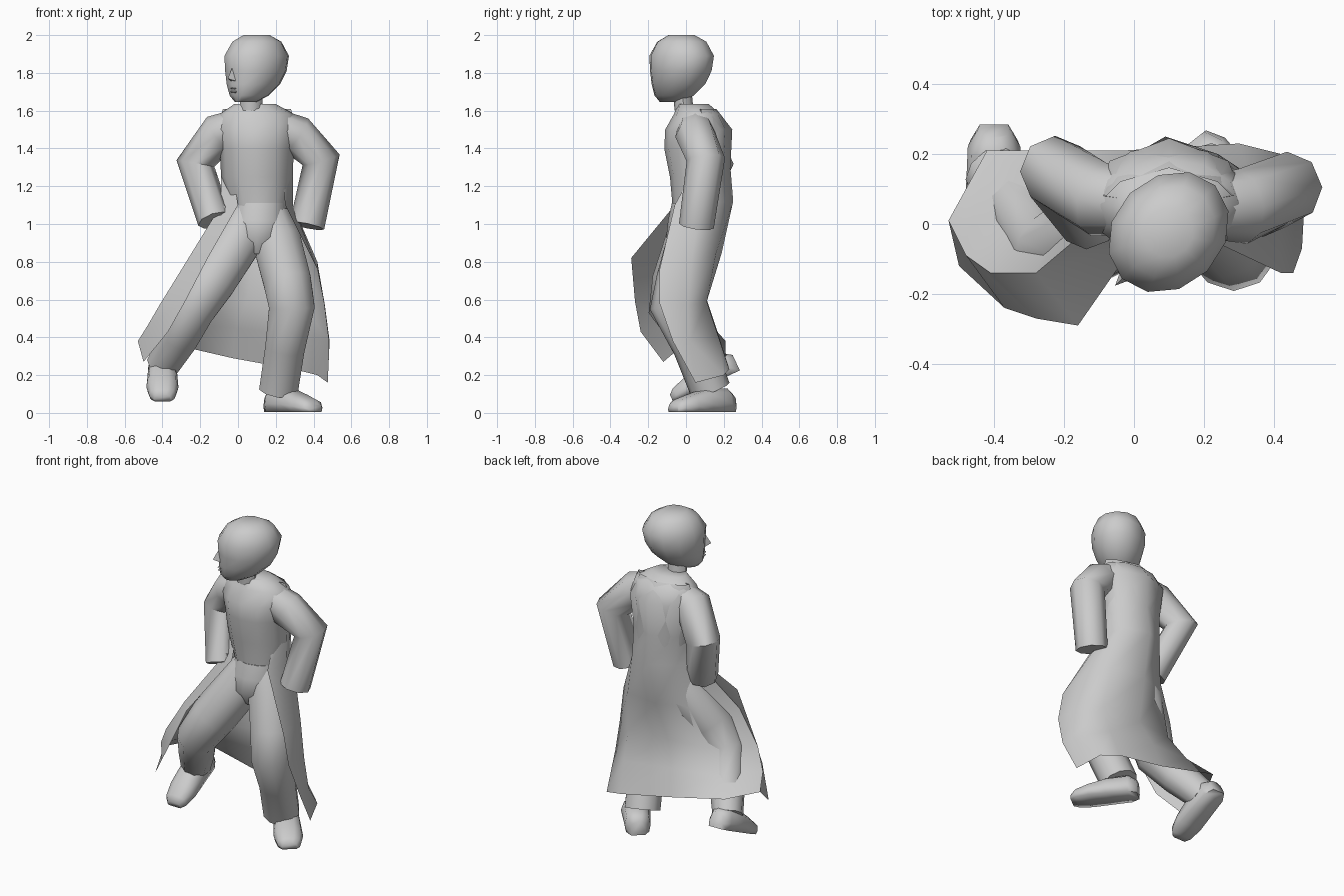
import bpy, math
from mathutils import Vector, Matrix

if "Cube" in bpy.data.objects:
    bpy.data.objects.remove(bpy.data.objects["Cube"])


def make(name, verts, faces, angle=50):
    me = bpy.data.meshes.new(name)
    me.from_pydata([tuple(v) for v in verts], [], faces)
    ob = bpy.data.objects.new(name, me)
    bpy.context.collection.objects.link(ob)
    bpy.ops.object.select_all(action='DESELECT')
    ob.select_set(True)
    bpy.context.view_layer.objects.active = ob
    bpy.ops.object.mode_set(mode='EDIT')
    bpy.ops.mesh.select_all(action='SELECT')
    bpy.ops.mesh.normals_make_consistent(inside=False)
    bpy.ops.object.mode_set(mode='OBJECT')
    bpy.ops.object.shade_smooth_by_angle(angle=math.radians(angle))
    return ob


def skin(name, rings, closed=True, caps=True, angle=50):
    """Bridge a list of equal-length point rings."""
    n = len(rings[0])
    verts = [p for r in rings for p in r]
    faces = []
    for i in range(len(rings) - 1):
        for j in range(n if closed else n - 1):
            k = (j + 1) % n
            faces.append((i * n + j, i * n + k, (i + 1) * n + k, (i + 1) * n + j))
    if caps:
        faces += [tuple(range(n)), tuple(range(len(verts) - n, len(verts)))]
    return make(name, verts, faces, angle)


def ellipse(cx, cy, z, rx, ry, n=12):
    return [Vector((cx + rx * math.cos(a), cy + ry * math.sin(a), z))
            for a in (2 * math.pi * i / n for i in range(n))]


def tube(name, path, n=8):
    """Limb through (x, y, z, radius) stations."""
    pts = [Vector(p[:3]) for p in path]
    rings = []
    for i, p in enumerate(pts):
        d0 = (p - pts[i - 1]).normalized() if i else Vector()
        d1 = (pts[i + 1] - p).normalized() if i < len(pts) - 1 else Vector()
        t = (d0 + d1).normalized()
        u = Vector((0, 1, 0))
        u = (u - t * u.dot(t)).normalized()
        v = t.cross(u)
        r = path[i][3]
        rings.append([p + r * (u * math.cos(a) + v * math.sin(a))
                      for a in (2 * math.pi * k / n for k in range(n))])
    return skin(name, rings)


def shoe(name, heel, yaw, pitch):
    m = (Matrix.Translation(heel) @ Matrix.Rotation(yaw, 4, 'Z')
         @ Matrix.Rotation(pitch, 4, 'X'))
    rings = []
    for y, w, h in [(0, .045, .09), (-.05, .075, .125), (-.18, .08, .12),
                    (-.28, .085, .09), (-.36, .07, .065), (-.39, .045, .04)]:
        prof = [(-.9, 0), (.9, 0), (1, .35), (.85, .8), (.4, 1), (-.4, 1), (-.85, .8), (-1, .35)]
        rings.append([m @ Vector((a * w, y, b * h)) for a, b in prof])
    return skin(name, rings, angle=80)


# Head, turned 45 degrees: z, back, front, half width
head_m = Matrix.Translation((.1, -.022, 0)) @ Matrix.Rotation(math.radians(225), 4, 'Z')
rings = []
for z, b, f, w in [(1.645, .02, .15, .045), (1.68, -.06, .175, .09), (1.74, -.13, .182, .13),
                   (1.81, -.17, .185, .153), (1.89, -.187, .19, .157),
                   (1.965, -.14, .14, .125), (2.0, -.07, .075, .07)]:
    rings.append([head_m @ p for p in ellipse((b + f) / 2, 0, z, (f - b) / 2, w, 12)])
skin("head", rings)

# Nose, lips and neck
nose = [(.178, 0, 1.84), (.218, 0, 1.77), (.17, .022, 1.755), (.17, -.022, 1.755)]
make("nose", [head_m @ Vector(p) for p in nose], [(0, 1, 2), (0, 3, 1), (1, 3, 2), (0, 2, 3)])
for nm, z in (("upper_lip", 1.718), ("lower_lip", 1.7)):
    lip = [[head_m @ Vector((.163 + d, s * .03 * k, z + h)) for d, h in
            ((0, .009), (.027 * k, 0), (0, -.009))] for s, k in ((-1, .6), (0, 1), (1, .6))]
    skin(nm, lip)
skin("neck", [ellipse(.07, -.01, 1.6, .06, .05, 8), ellipse(.07, -.02, 1.7, .058, .05, 8)])

# Jacket body: centre x, centre y, z, radii
skin("jacket_body", [ellipse(*r) for r in [
    (.11, .07, 1.08, .15, .14), (.1, .07, 1.25, .19, .155), (.1, .055, 1.4, .195, .17),
    (.1, .06, 1.5, .22, .17), (.1, .06, 1.58, .2, .125), (.09, .04, 1.635, .11, .08)]])

# Pelvis
skin("pelvis", [ellipse(*r) for r in [
    (.1, .02, .84, .05, .07), (.1, .02, .93, .14, .125),
    (.11, .035, 1.02, .15, .13), (.115, .045, 1.11, .14, .12)]])

# Legs
tube("right_leg", [(.06, .05, 1.06, .1), (.01, .03, .93, .135), (-.14, -.045, .7, .135),
                   (-.235, -.08, .55, .12), (-.31, .03, .4, .107), (-.4, .15, .25, .09)], 10)
tube("left_leg", [(.17, .05, 1.06, .1), (.2, .04, .93, .135), (.26, -.025, .7, .133),
                  (.285, -.065, .56, .127), (.25, .04, .35, .11), (.215, .13, .12, .108)], 10)

# Shoes
shoe("right_shoe", (-.4, .285, .225), 0, math.radians(25))
shoe("left_shoe", (.17, .24, .005), math.radians(38), 0)

# Sleeves and hands resting on the hips
tube("right_sleeve", [(0, .06, 1.52, .09), (-.1, .07, 1.48, .108),
                      (-.225, .15, 1.32, .102), (-.125, .01, 1.02, .09)])
tube("left_sleeve", [(.2, .05, 1.52, .09), (.31, .05, 1.47, .108),
                     (.44, .105, 1.34, .102), (.365, .055, .99, .093)])
for nm, c in (("right_hand", (-.09, .0, 1.05)), ("left_hand", (.31, .05, 1.01))):
    tube(nm, [(c[0], c[1], c[2] + .05, .025), (c[0], c[1], c[2], .038),
              (c[0], c[1], c[2] - .03, .02)], 6)

# Coat panel: draped over the back, then flaring into an open skirt
back = [[(x, y, z) for x, y in
         ((-.02 - w, f), (-.08 - w, .08), (-.04 - w, d), (.1, b),
          (.24 + w, d), (.28 + w, .08), (.22 + w, f))]
        for z, w, f, d, b in ((1.61, .0, .07, .12, .16), (1.5, .03, .08, .18, .245),
                              (1.3, .01, .05, .17, .235))]
skirt = [
    [(-.0, -.06, 1.1), (-.09, .02, 1.1), (-.05, .17, 1.12), (.09, .25, 1.12),
     (.24, .2, 1.12), (.29, .07, 1.1), (.25, -.06, 1.1)],
    [(-.16, -.29, .82), (-.28, -.14, .79), (-.1, .12, .85), (.08, .19, .85),
     (.3, .16, .85), (.42, .03, .8), (.42, -.14, .76)],
    [(-.28, -.27, .59), (-.41, -.14, .58), (-.19, .08, .6), (.05, .11, .6),
     (.33, .11, .59), (.46, .01, .57), (.455, -.14, .58)],
    [(-.37, -.24, .43), (-.48, -.09, .46), (-.29, .13, .47), (-.01, .16, .45),
     (.32, .17, .41), (.485, .02, .38), (.48, -.07, .38)],
    [(-.5, -.12, .27), (-.53, .01, .38), (-.42, .21, .38), (-.03, .21, .29),
     (.3, .23, .23), (.42, .2, .2), (.475, .05, .16)]]
skin("coat_panel", back + skirt, closed=False, caps=False, angle=60)
